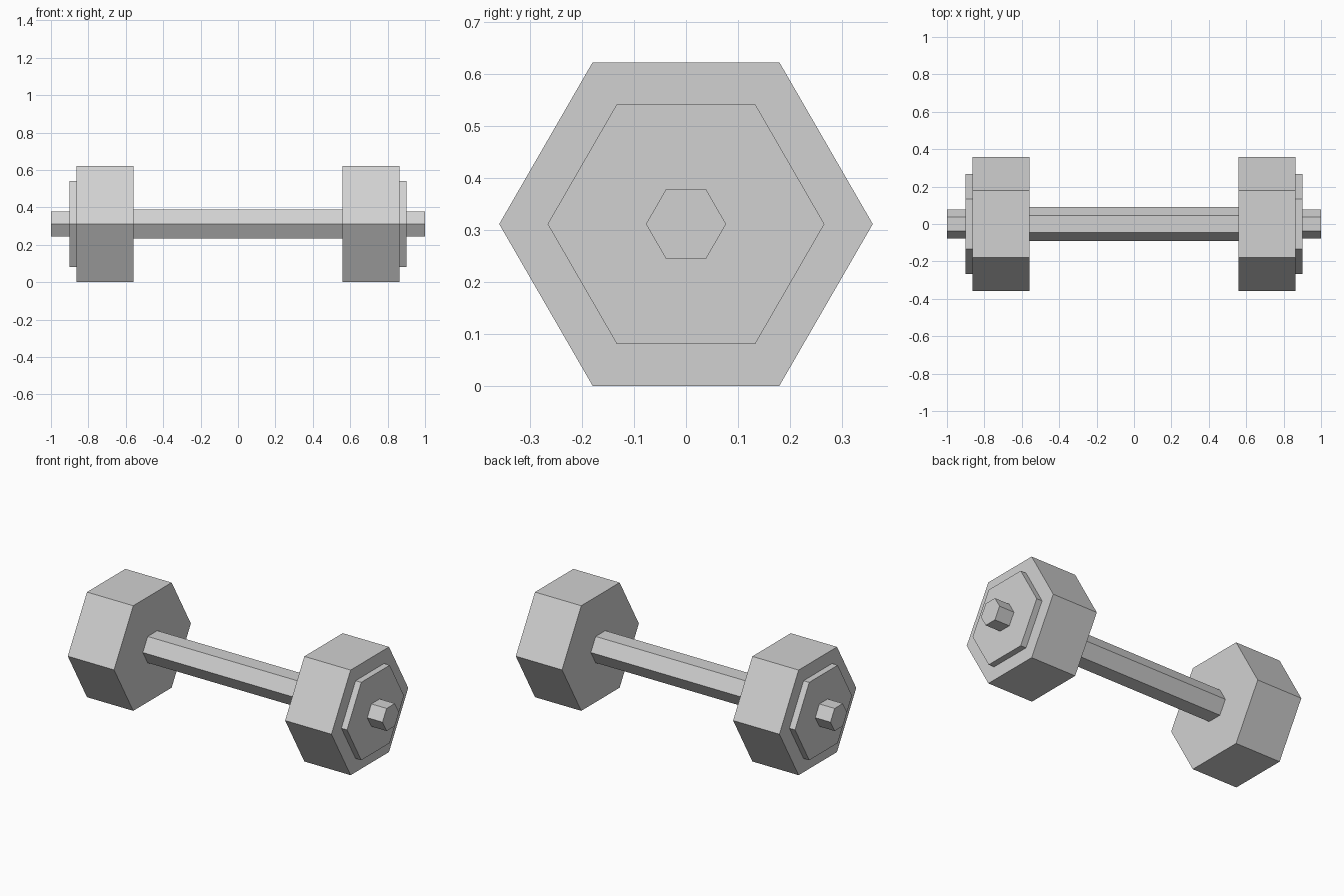
import bpy
import math

cube = bpy.data.objects.get("Cube")
if cube:
    bpy.data.objects.remove(cube, do_unlink=True)

RADIUS = 0.359
CENTRE_Z = RADIUS * math.cos(math.pi / 6)

# Single plain grey
grey = bpy.data.materials.new("grey_metal")
grey.use_nodes = True
colour = (0.64, 0.64, 0.64, 1)
grey.diffuse_color = colour
grey.node_tree.nodes["Principled BSDF"].inputs["Base Color"].default_value = colour


def hex_prism(name, radius, x_start, x_end):
    """Six-sided prism along x, flat side down, corners at front and back."""
    bpy.ops.mesh.primitive_cylinder_add(
        vertices=6, radius=radius, depth=abs(x_end - x_start),
        location=((x_start + x_end) / 2, 0, CENTRE_Z),
        rotation=(0, math.pi / 2, 0))
    prism = bpy.context.object
    prism.name = name
    prism.data.materials.append(grey)
    bpy.ops.object.transform_apply(location=False, rotation=True, scale=True)


# Grip between the two heads
hex_prism("handle", 0.09, -0.56, 0.56)

# Head, raised plate and bar end on each side
for side, sign in (("left", 1), ("right", -1)):
    hex_prism(side + "_weight", RADIUS, sign * 0.56, sign * 0.863)
    hex_prism(side + "_plate", 0.266, sign * 0.863, sign * 0.9)
    hex_prism(side + "_bar_end", 0.077, sign * 0.9, sign)
